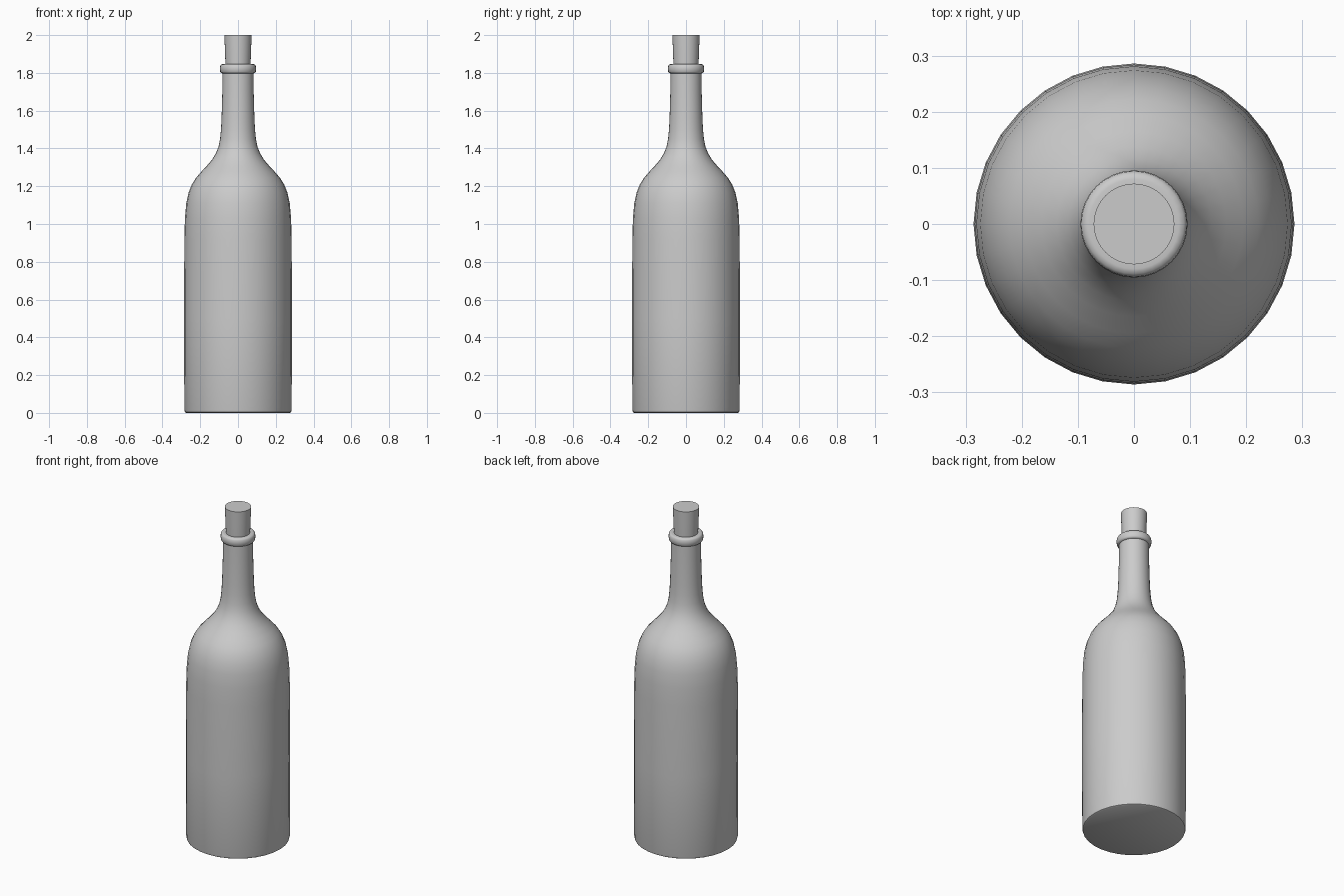
import bpy, bmesh, math

if "Cube" in bpy.data.objects:
    bpy.data.objects.remove(bpy.data.objects["Cube"])

SIDES = 32


def lathe(name, profile, angle=40):
    """Spin (radius, z) points around z; radius 0 makes a pole."""
    bm = bmesh.new()
    rings = []
    for r, z in profile:
        n = 1 if r == 0 else SIDES
        rings.append([bm.verts.new((r * math.cos(math.tau * i / SIDES),
                                    r * math.sin(math.tau * i / SIDES), z))
                      for i in range(n)])
    for a, b in zip(rings, rings[1:]):
        for i in range(SIDES):
            j = (i + 1) % SIDES
            bm.faces.new((a[i], a[j], b[j], b[i]))
    # flat caps
    bm.faces.new(rings[0][::-1])
    bm.faces.new(rings[-1])
    bmesh.ops.recalc_face_normals(bm, faces=bm.faces)
    mesh = bpy.data.meshes.new(name)
    bm.to_mesh(mesh)
    bm.free()
    ob = bpy.data.objects.new(name, mesh)
    bpy.context.collection.objects.link(ob)
    bpy.ops.object.select_all(action='DESELECT')
    ob.select_set(True)
    bpy.context.view_layer.objects.active = ob
    bpy.ops.object.shade_smooth_by_angle(angle=math.radians(angle))
    return ob


# Body, shoulder and neck
lathe("bottle", [
    (0.274, 0.0), (0.281, 0.004), (0.284, 0.015), (0.286, 0.5),
    (0.284, 0.92), (0.281, 1.03), (0.274, 1.11), (0.262, 1.165),
    (0.244, 1.21), (0.222, 1.245), (0.195, 1.276), (0.165, 1.308),
    (0.138, 1.34), (0.117, 1.374), (0.103, 1.41), (0.095, 1.45),
    (0.090, 1.50), (0.087, 1.56), (0.083, 1.70), (0.082, 1.82)])

# Rounded lip around the mouth
lathe("lip_ring", [
    (0.080, 1.797), (0.089, 1.799), (0.094, 1.806), (0.0955, 1.822),
    (0.094, 1.837), (0.089, 1.844), (0.080, 1.847), (0.062, 1.845)], 60)

# Tapered stopper
lathe("cork", [(0.064, 1.80), (0.067, 1.86), (0.072, 2.0)])
